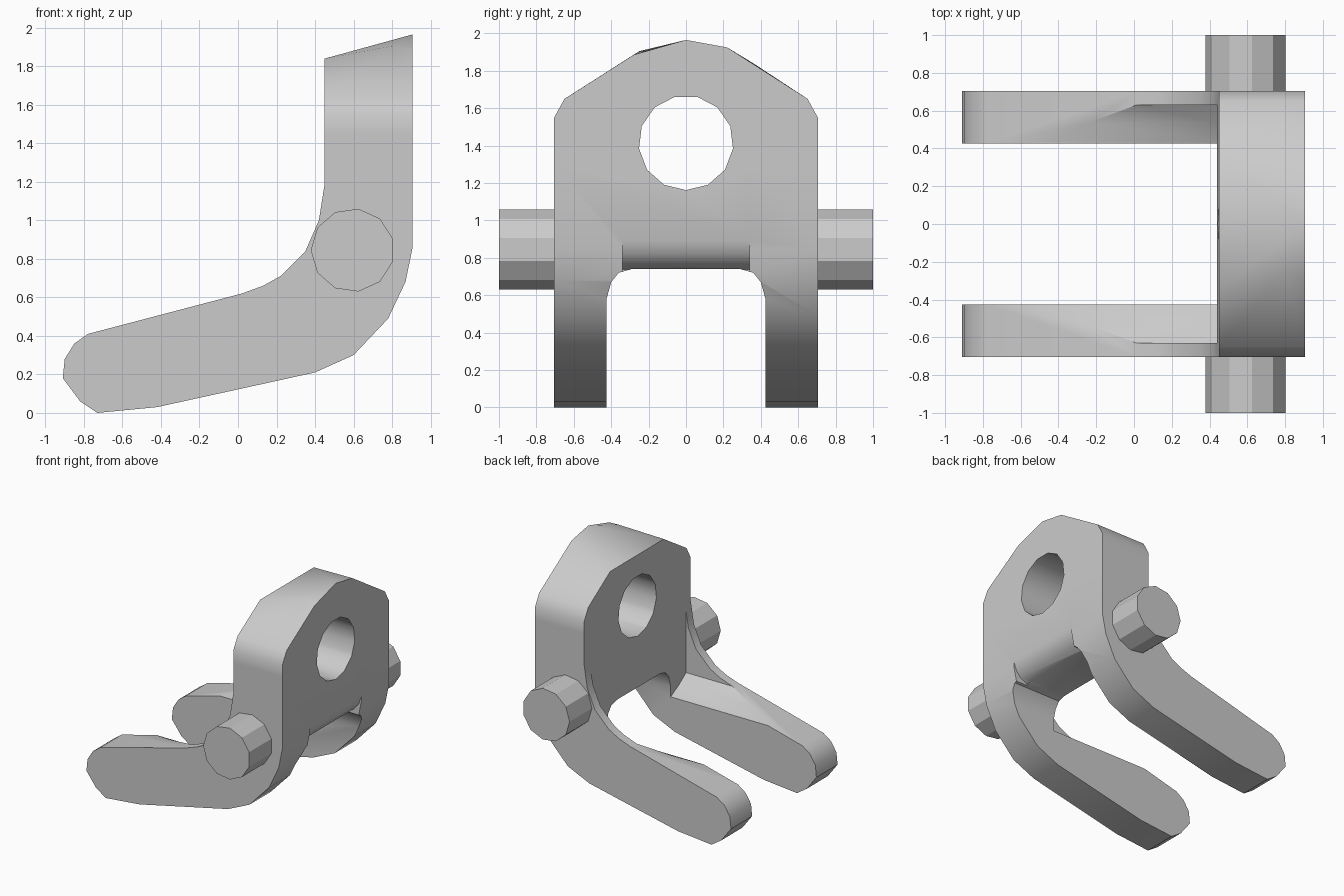
import bpy, bmesh, math

if "Cube" in bpy.data.objects:
    bpy.data.objects.remove(bpy.data.objects["Cube"])

grey = bpy.data.materials.new("plain grey")
grey.use_nodes = True
COLOR = (0.6, 0.6, 0.6, 1)
grey.diffuse_color = COLOR
grey.node_tree.nodes["Principled BSDF"].inputs["Base Color"].default_value = COLOR


def finish(name, bm):
    bmesh.ops.recalc_face_normals(bm, faces=bm.faces)
    mesh = bpy.data.meshes.new(name)
    bm.to_mesh(mesh)
    bm.free()
    mesh.materials.append(grey)
    ob = bpy.data.objects.new(name, mesh)
    bpy.context.collection.objects.link(ob)
    return ob


def prism(name, outline, axis, start, end):
    """Extrude an outline of (x or y, z) points along the other ground axis."""
    bm = bmesh.new()
    rings = []
    for d in (start, end):
        rings.append([bm.verts.new((u, d, z) if axis == "y" else (d, u, z))
                      for u, z in outline])
    a, b = rings
    bm.faces.new(a)
    bm.faces.new(b)
    for i in range(len(a)):
        j = (i + 1) % len(a)
        bm.faces.new((a[i], a[j], b[j], b[i]))
    return finish(name, bm)


def circle(u, z, radius, sides, turn):
    return [(u + radius * math.cos(turn + math.tau * i / sides),
             z + radius * math.sin(turn + math.tau * i / sides)) for i in range(sides)]


def select(ob):
    bpy.ops.object.select_all(action="DESELECT")
    ob.select_set(True)
    bpy.context.view_layer.objects.active = ob


def combine(target, other, operation):
    mod = target.modifiers.new("combine", "BOOLEAN")
    mod.operation, mod.solver, mod.object = operation, "EXACT", other
    select(target)
    bpy.ops.object.modifier_apply(modifier=mod.name)
    bpy.data.objects.remove(other)


# bent body: sideways arms curving into an upright
bend = [(0.45, 1.45), (0.45, 1.19), (0.42, 1.0), (0.35, 0.84), (0.22, 0.71),
        (0.13, 0.66), (0.02, 0.62), (-0.78, 0.41), (-0.85, 0.36), (-0.9, 0.28),
        (-0.91, 0.18), (-0.82, 0.06), (-0.73, 0.0), (-0.42, 0.03), (0.4, 0.21),
        (0.6, 0.3), (0.78, 0.49), (0.87, 0.68), (0.905, 0.85), (0.905, 1.45)]
bracket = prism("bracket", bend, "y", -0.705, 0.705)

# upright head with a sloping, faceted top
bm = bmesh.new()
for x in (0.45, 0.905):
    for s in (-1, 1):
        for y, z in ((0.705, 1.3), (0.705, 1.55), (0.65, 1.65)):
            bm.verts.new((x, s * y, z))
for p in ((0.45, 0.36, 1.84), (0.45, -0.35, 1.84), (0.905, 0.22, 1.925),
          (0.905, 0, 1.965), (0.8, -0.25, 1.905), (0.905, -0.28, 1.885)):
    bm.verts.new(p)
hull = bmesh.ops.convex_hull(bm, input=bm.verts)
bmesh.ops.dissolve_limit(bm, angle_limit=0.01, verts=bm.verts, edges=bm.edges)
combine(bracket, finish("head", bm), "UNION")

# slot between the two arms, with rounded upper corners
half = [(0.425, -0.2), (0.425, 0.58), (0.4, 0.67), (0.36, 0.72), (0.29, 0.74)]
slot = half + [(-y, z) for y, z in reversed(half)]
combine(bracket, prism("slot_cutter", slot, "x", -1.5, 1.5), "DIFFERENCE")

# scooped clearance on the inner top edges of the arms
steps = 12
limit = math.asin(0.63 / 1.02)
scoop = [(0.63, 1.3), (-0.63, 1.3)]
for i in range(steps + 1):
    a = -limit + 2 * limit * i / steps
    scoop.append((1.02 * math.sin(a), 1.42 - 1.02 * math.cos(a)))
combine(bracket, prism("scoop_cutter", scoop, "x", -1.5, 0.44), "DIFFERENCE")

# rounded lower back edge of the web
edge = [(1.0, 0.6), (1.0, 0.9), (0.905, 0.89), (0.88, 0.82), (0.84, 0.77),
        (0.78, 0.738), (0.78, 0.6)]
combine(bracket, prism("edge_cutter", edge, "y", -0.34, 0.34), "DIFFERENCE")

# through hole
hole = circle(0, 1.415, 0.253, 13, -math.pi / 2)
combine(bracket, prism("hole_cutter", hole, "x", 0.2, 1.5), "DIFFERENCE")

# pivot pins
parts = [bracket]
for name, s in (("front_pin", -1), ("back_pin", 1)):
    outline = circle(0.595, 0.845, 0.217, 11, math.pi)
    parts.append(prism(name, outline, "y", s * 0.66, s))

for ob in parts:
    select(ob)
    bpy.ops.object.shade_smooth_by_angle(angle=math.radians(32))
